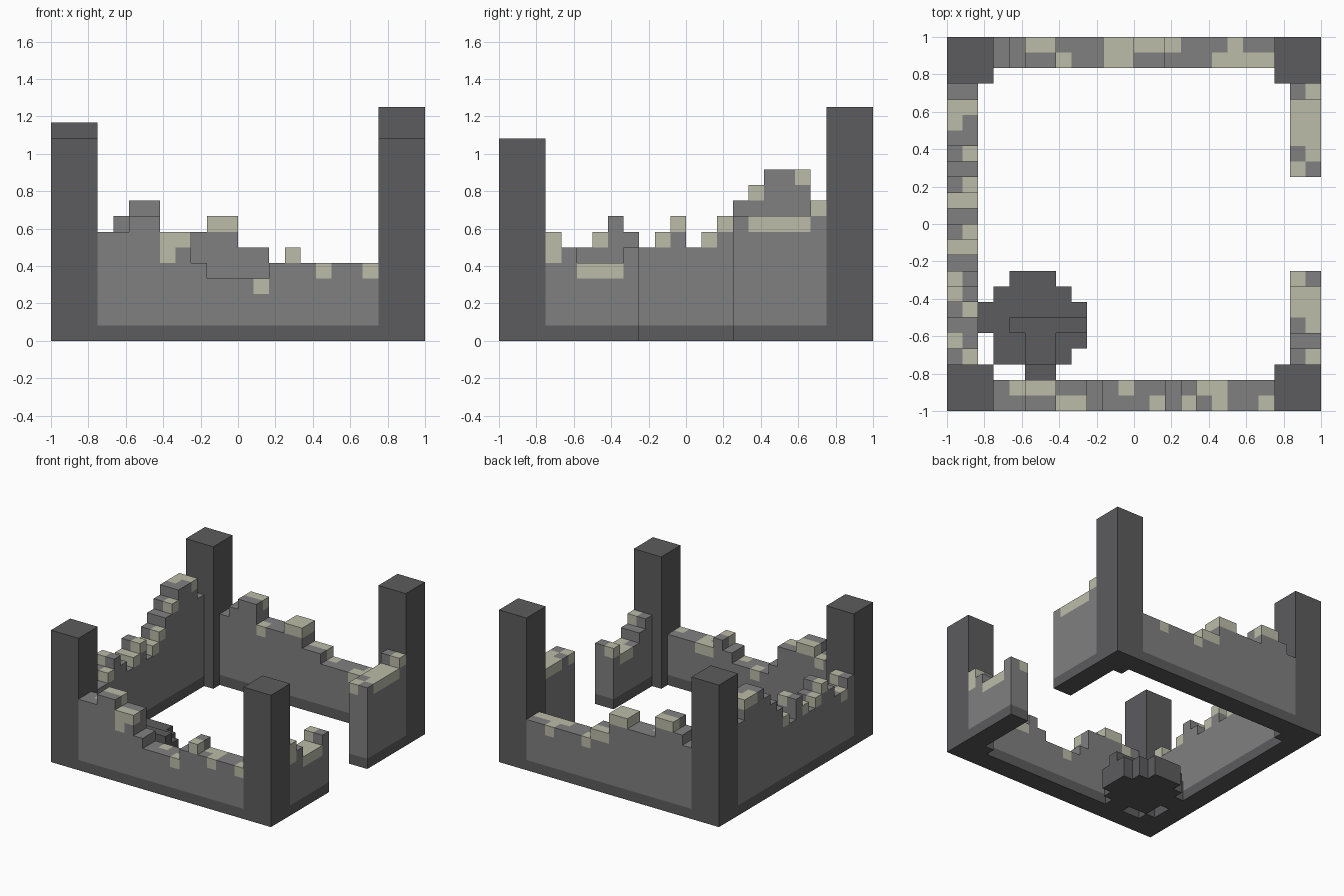
import bpy, bmesh
from mathutils import Vector

cube = bpy.data.objects.get("Cube")
if cube:
    bpy.data.objects.remove(cube, do_unlink=True)

U = 1 / 12  # block size


def material(name, r, g, b):
    m = bpy.data.materials.new(name)
    m.use_nodes = True
    m.diffuse_color = (r, g, b, 1)
    bsdf = next(n for n in m.node_tree.nodes if n.type == 'BSDF_PRINCIPLED')
    bsdf.inputs["Base Color"].default_value = (r, g, b, 1)
    bsdf.inputs["Roughness"].default_value = 0.9
    return m


MATS = [material("dark stone", 0.107, 0.107, 0.112),
        material("grey stone", 0.216, 0.216, 0.216),
        material("pale moss", 0.50, 0.503, 0.397)]
DARK, GREY, MOSS = range(3)


def build_blocks(name, cells):
    """Skin a set of blocks {(x, y, z): material} and merge its flat faces."""
    bm = bmesh.new()
    for cell, mat in cells.items():
        c = Vector(cell)
        for axis in range(3):
            for side in (0, 1):
                step = Vector((0, 0, 0))
                step[axis] = 2 * side - 1
                if tuple(int(v) for v in c + step) in cells:
                    continue
                ring = []
                for a, b in ((0, 0), (1, 0), (1, 1), (0, 1)):
                    p = c.copy()
                    p[axis] += side
                    p[(axis + 1) % 3] += a
                    p[(axis + 2) % 3] += b
                    ring.append(bm.verts.new((p.x * U - 1, p.y * U - 1, p.z * U)))
                face = bm.faces.new(ring if side else ring[::-1])
                face.material_index = mat
    bmesh.ops.remove_doubles(bm, verts=bm.verts[:], dist=1e-4)
    bmesh.ops.dissolve_limit(bm, angle_limit=0.02, verts=bm.verts[:],
                             edges=bm.edges[:], delimit={'MATERIAL'})
    mesh = bpy.data.meshes.new(name)
    bm.to_mesh(mesh)
    bm.free()
    for m in MATS:
        mesh.materials.append(m)
    obj = bpy.data.objects.new(name, mesh)
    bpy.context.collection.objects.link(obj)
    return obj


def wall(name, place, start, heights, outer, inner):
    """Two-block-thick ruined wall; outer and inner give moss depth per column."""
    cells = {}
    for n, h in enumerate(heights):
        for row, moss in ((0, int(outer[n])), (1, int(inner[n]))):
            for k in range(h):
                mat = DARK if k == 0 else MOSS if k >= h - moss else GREY
                x, y = place(start + n, row)
                cells[(x, y, k)] = mat
    return build_blocks(name, cells)


# Corner posts
for name, x0, y0, h in (("front_left_post", 21, 0, 13), ("front_right_post", 0, 0, 13),
                        ("back_left_post", 21, 21, 15), ("back_right_post", 0, 21, 14)):
    build_blocks(name, {(x0 + i, y0 + j, k): DARK
                        for i in range(3) for j in range(3) for k in range(h)})

# Crumbling walls between the posts
wall("front_wall", lambda i, r: (i, r), 3,
     [7, 7, 8, 8, 7, 7, 5, 4, 4, 4, 4, 5, 6, 5, 5, 5, 5, 5],
     "000021000010101001", "011100001000011000")
wall("back_wall", lambda i, r: (i, 23 - r), 3,
     [7, 8, 9, 9, 7, 7, 7, 8, 8, 6, 6, 5, 5, 5, 5, 5, 5, 5],
     "001100011111000100", "000010011000001111")
wall("right_wall", lambda i, r: (r, i), 3,
     [7, 6, 6, 7, 8, 7, 6, 7, 8, 6, 7, 8, 9, 10, 11, 11, 11, 9],
     "010011010010000110", "100100011011010010")

# Side wall with a wide doorway
wall("left_wall_front", lambda i, r: (23 - r, i), 3, [7, 6, 5, 5, 5, 6],
     "201110", "000111")
wall("left_wall_back", lambda i, r: (23 - r, i), 15, [8, 8, 8, 8, 8, 9],
     "011111", "101110")

# Rubble heap in the corner: (row, first column, end column)
rubble = {}
for y, a, b in ((2, 5, 7), (3, 3, 8), (4, 3, 9), (5, 2, 9), (6, 2, 9), (7, 3, 8), (8, 4, 7)):
    for x in range(a, b):
        top = 3 if (y == 5 and x >= 4) or (y in (3, 4) and 5 <= x < 7) else 2
        for k in range(top):
            rubble[(x, y, k)] = DARK
build_blocks("rubble_heap", rubble)
